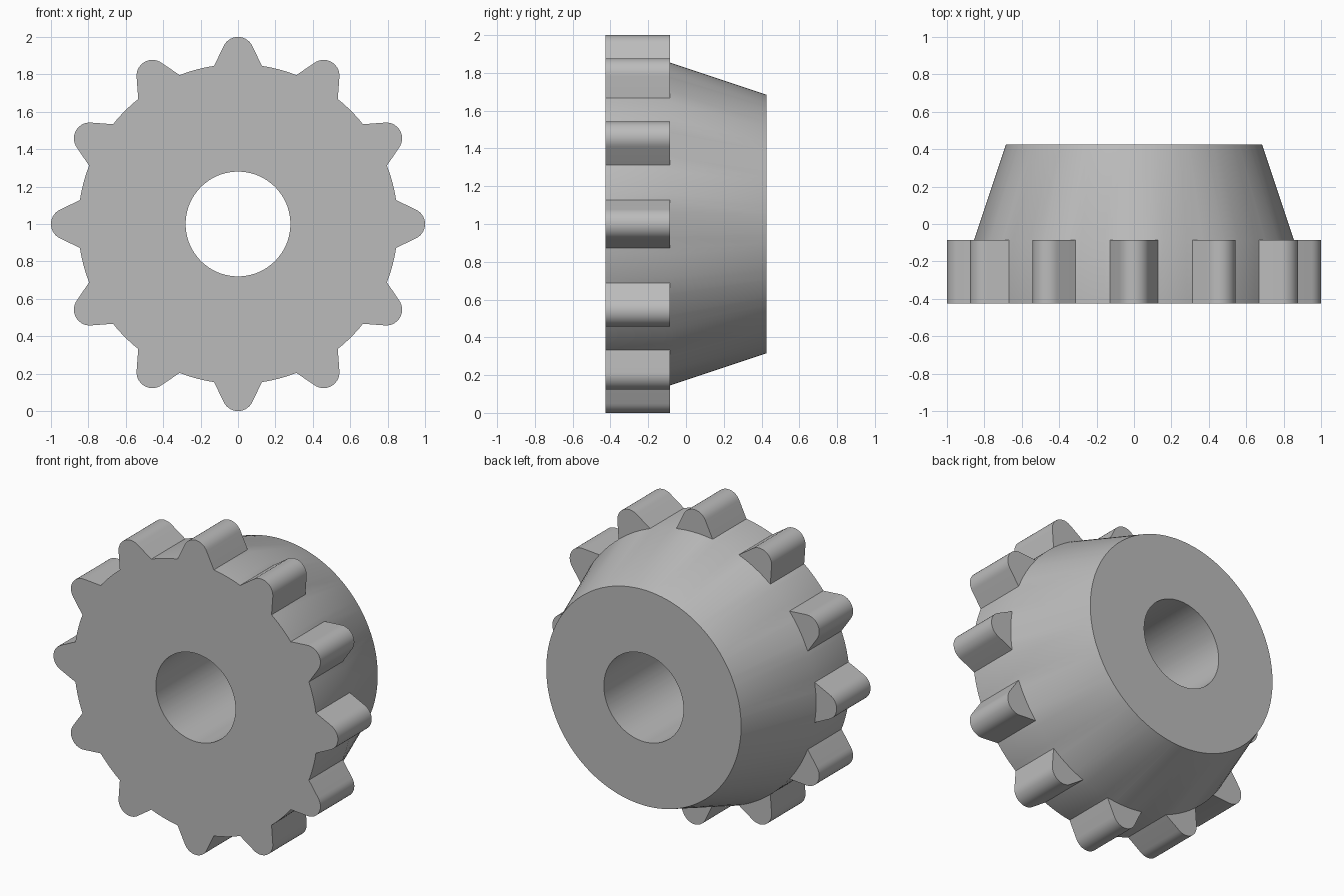
import bpy
import bmesh
from math import sin, cos, pi, radians, atan2, hypot

cube = bpy.data.objects.get("Cube")
if cube:
    bpy.data.objects.remove(cube, do_unlink=True)

TEETH = 12
ROOT, HUB, BORE = 0.855, 0.685, 0.28
FRONT, STEP, BACK = -0.425, -0.085, 0.425
TIP_CENTRE, TIP_R = 0.915, 0.085
HALF_BASE = 0.15          # half angle of a tooth at its root
FLANK = radians(24)       # slope of the tooth flanks


def gear_outline():
    """Polar (angle, radius) points: rounded tooth, then root arc, repeated."""
    pitch = 2 * pi / TEETH
    tooth = [(-HALF_BASE, ROOT)]
    for i in range(15):
        a = -(pi / 2 - FLANK) + i / 14 * (pi - 2 * FLANK)
        x, z = TIP_R * sin(a), TIP_CENTRE + TIP_R * cos(a)
        tooth.append((atan2(x, z), hypot(x, z)))
    gap = pitch - 2 * HALF_BASE
    tooth += [(HALF_BASE + gap * i / 6, ROOT) for i in range(6)]
    return [(a + n * pitch, r) for n in range(TEETH) for a, r in tooth]


# Sprocket: matching rings around the axis, joined into one closed solid
outline = gear_outline()
bm = bmesh.new()


def ring(y, radius=None):
    return [bm.verts.new(((radius or r) * sin(a), y, 1 + (radius or r) * cos(a)))
            for a, r in outline]


rings = [ring(FRONT, BORE), ring(FRONT), ring(STEP), ring(STEP, ROOT),
         ring(BACK, HUB), ring(BACK, BORE)]
count = len(outline)
for k, near in enumerate(rings):
    far = rings[(k + 1) % len(rings)]
    for i in range(count):
        j = (i + 1) % count
        bm.faces.new((near[i], near[j], far[j], far[i]))

# Between teeth the rim and the cone share their edge
bmesh.ops.remove_doubles(bm, verts=bm.verts[:], dist=0.0001)
bmesh.ops.recalc_face_normals(bm, faces=bm.faces[:])
mesh = bpy.data.meshes.new("sprocket")
bm.to_mesh(mesh)
bm.free()
sprocket = bpy.data.objects.new("sprocket", mesh)
bpy.context.collection.objects.link(sprocket)

# Plain grey
grey = bpy.data.materials.new("grey")
grey.use_nodes = True
grey.diffuse_color = (0.5, 0.5, 0.5, 1)
grey.node_tree.nodes["Principled BSDF"].inputs["Base Color"].default_value = (0.5, 0.5, 0.5, 1)
mesh.materials.append(grey)

bpy.ops.object.select_all(action="DESELECT")
sprocket.select_set(True)
bpy.context.view_layer.objects.active = sprocket
bpy.ops.object.shade_smooth_by_angle(angle=radians(30))
